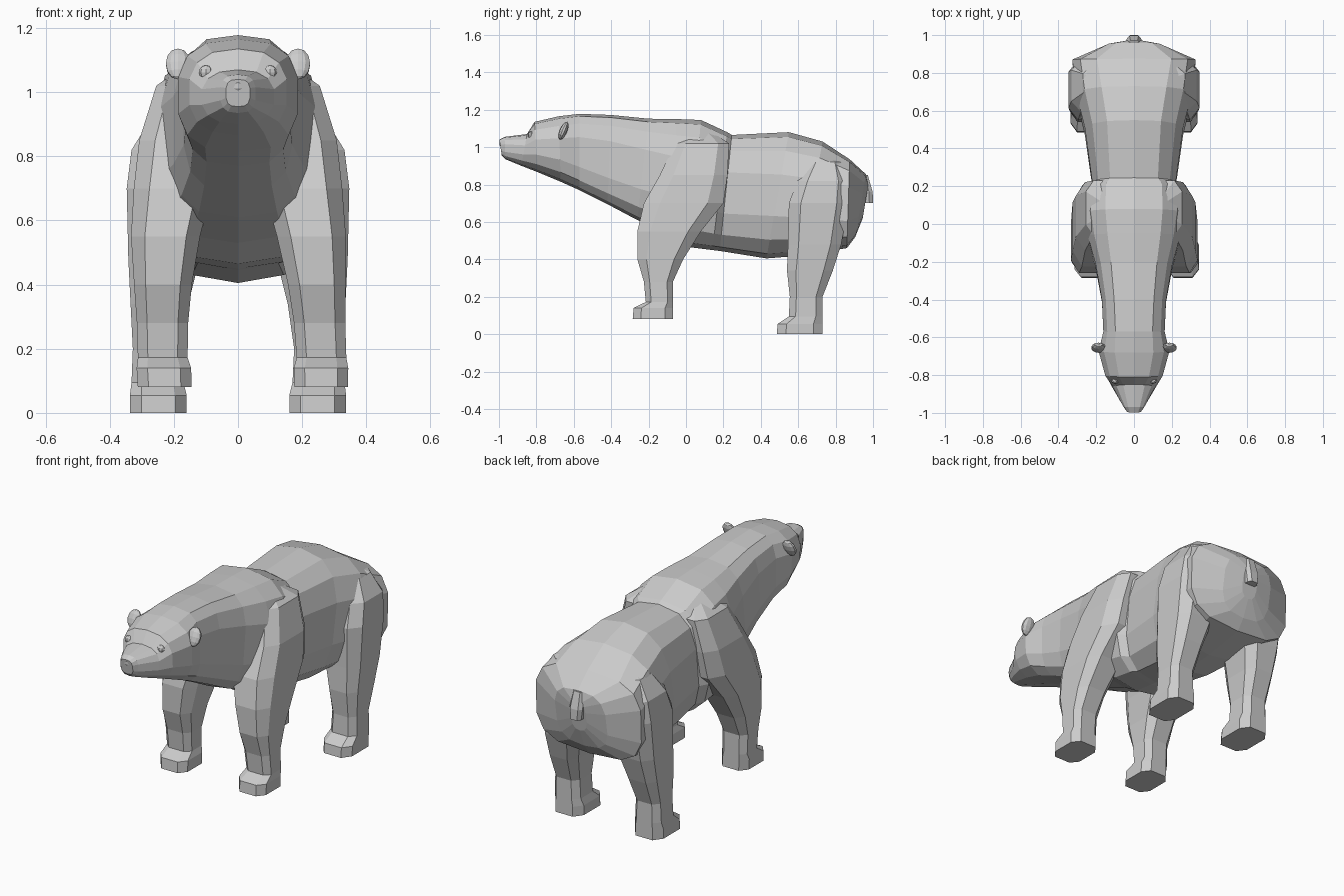
import bpy, bmesh, math
from mathutils import Vector


def loft(name, rings):
    # skin a list of equal-length point rings and cap both ends
    bm = bmesh.new()
    loops = [[bm.verts.new(p) for p in r] for r in rings]
    n = len(loops[0])
    for a, b in zip(loops, loops[1:]):
        for i in range(n):
            j = (i + 1) % n
            bm.faces.new((a[i], a[j], b[j], b[i]))
    bm.faces.new(loops[0])
    bm.faces.new(loops[-1])
    bmesh.ops.recalc_face_normals(bm, faces=bm.faces)
    mesh = bpy.data.meshes.new(name)
    bm.to_mesh(mesh)
    bm.free()
    ob = bpy.data.objects.new(name, mesh)
    bpy.context.collection.objects.link(ob)
    return ob


def body_ring(yt, zt, yb, zb, w, e, count=14):
    # superelliptic section leaning from its bottom point to its top point
    pts = []
    for i in range(count):
        a = math.pi / 2 + 2 * math.pi * i / count
        c, s = math.cos(a), math.sin(a)
        x = w * math.copysign(abs(c) ** (2 / e), c) if abs(c) > 1e-6 else 0
        t = (math.copysign(abs(s) ** (2 / e), s) + 1) / 2
        pts.append(Vector((x, yb + (yt - yb) * t, zb + (zt - zb) * t)))
    return pts


def leg_ring(z, yf, yb, xi, xo, side, sway):
    # chamfered rectangle, 8 sides
    cx, cy = (xo - xi) * 0.2, (yb - yf) * 0.2
    pts = [(xi + cx, yf), (xo - cx, yf), (xo, yf + cy), (xo, yb - cy),
           (xo - cx, yb), (xi + cx, yb), (xi, yb - cy), (xi, yf + cy)]
    dx = sway * max(0, 1 - z / 0.6)
    return [Vector((side * x + dx, y, z)) for x, y in pts]


def ball(name, loc, scale, rot=(0, 0, 0), seg=10, rings=6):
    bpy.ops.mesh.primitive_uv_sphere_add(segments=seg, ring_count=rings, radius=1,
                                         location=loc, rotation=rot)
    ob = bpy.context.object
    ob.name = name
    ob.scale = scale
    return ob


# body from snout to rump: y top, z top, y bottom, z bottom, half width, squareness
body = [
    (-0.998, 1.04, -0.985, 0.955, 0.038, 3.0),
    (-0.97, 1.055, -0.965, 0.935, 0.056, 2.8),
    (-0.85, 1.07, -0.88, 0.90, 0.115, 2.4),
    (-0.81, 1.135, -0.79, 0.865, 0.155, 2.5),
    (-0.68, 1.165, -0.67, 0.815, 0.19, 2.7),
    (-0.57, 1.178, -0.57, 0.77, 0.165, 3.2),
    (-0.40, 1.172, -0.42, 0.695, 0.172, 3.4),
    (-0.20, 1.152, -0.26, 0.61, 0.205, 3.2),
    (-0.05, 1.15, -0.08, 0.53, 0.25, 2.9),
    (0.08, 1.145, 0.02, 0.465, 0.27, 2.9),
    (0.22, 1.08, 0.14, 0.45, 0.262, 2.9),
    (0.245, 1.065, 0.18, 0.445, 0.225, 2.9),
    (0.55, 1.08, 0.43, 0.405, 0.265, 2.7),
    (0.73, 1.03, 0.62, 0.42, 0.312, 2.8),
    (0.875, 0.935, 0.86, 0.46, 0.332, 3.2),
    (0.962, 0.855, 0.905, 0.52, 0.16, 3.0),
    (0.975, 0.80, 0.945, 0.62, 0.05, 2.6),
]
loft("body", [body_ring(*s) for s in body])

# legs: z, front y, back y, inner x, outer x
front = [
    (0.08, -0.285, -0.07, 0.16, 0.328),
    (0.14, -0.28, -0.07, 0.16, 0.33),
    (0.172, -0.215, -0.07, 0.17, 0.325),
    (0.28, -0.225, -0.07, 0.165, 0.325),
    (0.40, -0.26, -0.015, 0.15, 0.33),
    (0.55, -0.26, 0.08, 0.12, 0.335),
    (0.70, -0.225, 0.20, 0.08, 0.325),
    (0.85, -0.14, 0.222, 0.06, 0.308),
    (1.02, -0.06, 0.23, 0.05, 0.255),
    (1.08, 0.02, 0.14, 0.05, 0.17),
]
rear = [
    (0.0, 0.485, 0.73, 0.16, 0.337),
    (0.055, 0.49, 0.73, 0.16, 0.337),
    (0.095, 0.55, 0.73, 0.17, 0.332),
    (0.20, 0.555, 0.73, 0.175, 0.328),
    (0.34, 0.54, 0.785, 0.155, 0.335),
    (0.48, 0.545, 0.83, 0.12, 0.342),
    (0.70, 0.55, 0.87, 0.09, 0.347),
    (0.82, 0.595, 0.87, 0.08, 0.332),
    (0.92, 0.66, 0.83, 0.08, 0.27),
    (0.95, 0.70, 0.78, 0.08, 0.18),
]
for side, label in ((-1, "left"), (1, "right")):
    loft("front_leg_" + label, [leg_ring(*r, side, 0.018) for r in front])
    loft("rear_leg_" + label, [leg_ring(*r, side, 0) for r in rear])
    # ears and eyes
    ball("ear_" + label, (side * 0.187, -0.655, 1.088), (0.04, 0.02, 0.052),
         (-0.4, 0, 0))
    ball("eye_" + label, (side * 0.1, -0.828, 1.062), (0.022, 0.018, 0.022), seg=8)

# nose pad
ball("nose", (0, -0.975, 1.02), (0.036, 0.024, 0.025), seg=8, rings=5)

# short tail merging into the rump: z, front y, back y, half width
tail = [(0.70, 0.90, 1.0, 0.032), (0.76, 0.90, 0.998, 0.04),
        (0.85, 0.88, 0.972, 0.032)]
loft("tail", [leg_ring(z, yf, yb, -w, w, 1, 0) for z, yf, yb, w in tail])
